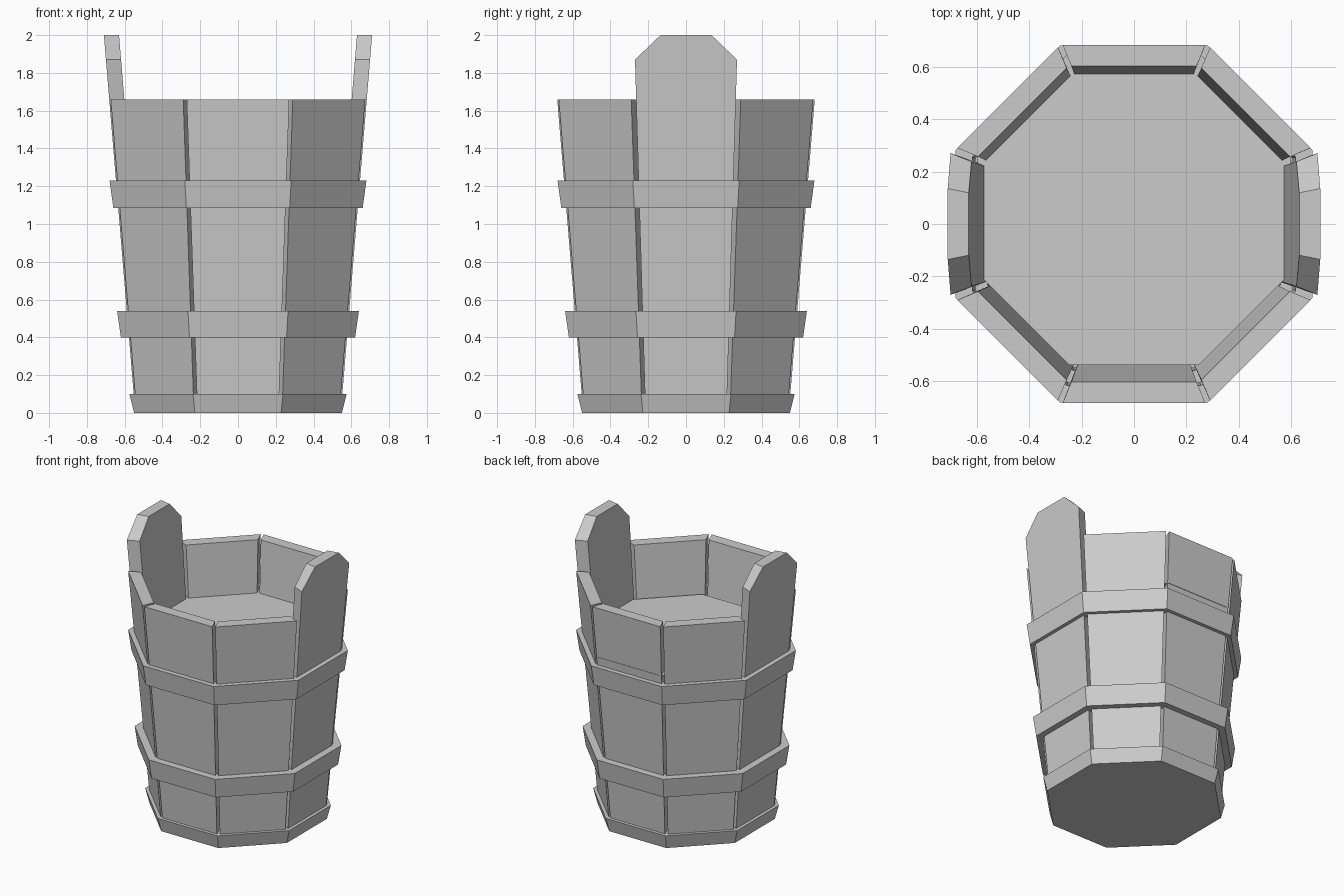
import bpy, bmesh
from math import cos, sin, tan, pi
from mathutils import Matrix

old = bpy.data.objects.get("Cube")
if old:
    bpy.data.objects.remove(old, do_unlink=True)

SIDES = 8
THICK = 0.08

grey = bpy.data.materials.new("plain_grey")
grey.use_nodes = True
grey.diffuse_color = (0.6, 0.6, 0.6, 1)
grey.node_tree.nodes["Principled BSDF"].inputs["Base Color"].default_value = grey.diffuse_color


def finish(name, bm):
    bmesh.ops.recalc_face_normals(bm, faces=bm.faces)
    mesh = bpy.data.meshes.new(name)
    bm.to_mesh(mesh)
    bm.free()
    mesh.materials.append(grey)
    obj = bpy.data.objects.new(name, mesh)
    bpy.context.collection.objects.link(obj)
    return obj


def wall(z):
    """Outer distance of the flaring wall from the axis."""
    return 0.544 + 0.083 * z


def octagon(bm, flat, z, y=0):
    """Ring of vertices whose flat sides lie at distance flat from the axis."""
    r = flat / cos(pi / SIDES)
    angles = [(i + 0.5) * 2 * pi / SIDES for i in range(SIDES)]
    return [bm.verts.new((r * cos(a), r * sin(a) + y, z)) for a in angles]


def bridge(bm, a, b):
    n = len(a)
    for i in range(n):
        j = (i + 1) % n
        bm.faces.new((a[i], a[j], b[j], b[i]))


def stave(name, outline, turn):
    """Extrude a flat outline (half width, z) inward, with mitred sides."""
    bm = bmesh.new()
    points = outline + [(-u, z) for u, z in reversed(outline)]
    outer = [bm.verts.new((u, -wall(z), z)) for u, z in points]
    inner = [bm.verts.new((u * 0.88, THICK - wall(z), z)) for u, z in points]
    bm.faces.new(outer)
    bm.faces.new(inner)
    bridge(bm, outer, inner)
    bm.transform(Matrix.Rotation(turn * 2 * pi / SIDES, 4, "Z"))
    return finish(name, bm)


def half_width(z):
    return wall(z) * tan(pi / SIDES) - 0.011


def hoop(name, z0, z1, flat0, flat1):
    bm = bmesh.new()
    section = [(flat0, z0), (flat1, z1), (wall(z1) - 0.03, z1), (wall(z0) - 0.03, z0)]
    rings = [octagon(bm, f, z) for f, z in section]
    for i in range(4):
        bridge(bm, rings[i], rings[(i + 1) % 4])
    return finish(name, bm)


# Staves, with the two side ones raised into handles
low, rim = 0.05, 1.66
plain = [(half_width(low), low), (half_width(rim), rim)]
raised = [(half_width(low), low), (0.27, 1.87), (0.135, 2.0)]
for i in range(SIDES):
    if i in (2, 6):
        stave("handle_stave_left" if i == 2 else "handle_stave_right", raised, i)
    else:
        stave(f"stave_{i}", plain, i)

# Hoops
hoop("lower_hoop", 0.40, 0.54, 0.62, 0.64)
hoop("upper_hoop", 1.085, 1.23, 0.66, 0.68)

# Solid base
bm = bmesh.new()
bottom, top = octagon(bm, 0.55, 0), octagon(bm, 0.575, 0.1)
bridge(bm, bottom, top)
bm.faces.new(bottom)
bm.faces.new(top)
finish("base", bm)

# Surface of the contents, set slightly toward the back
bm = bmesh.new()
bm.faces.new(octagon(bm, 0.596, 1.29, y=0.058))
finish("contents_surface", bm)
